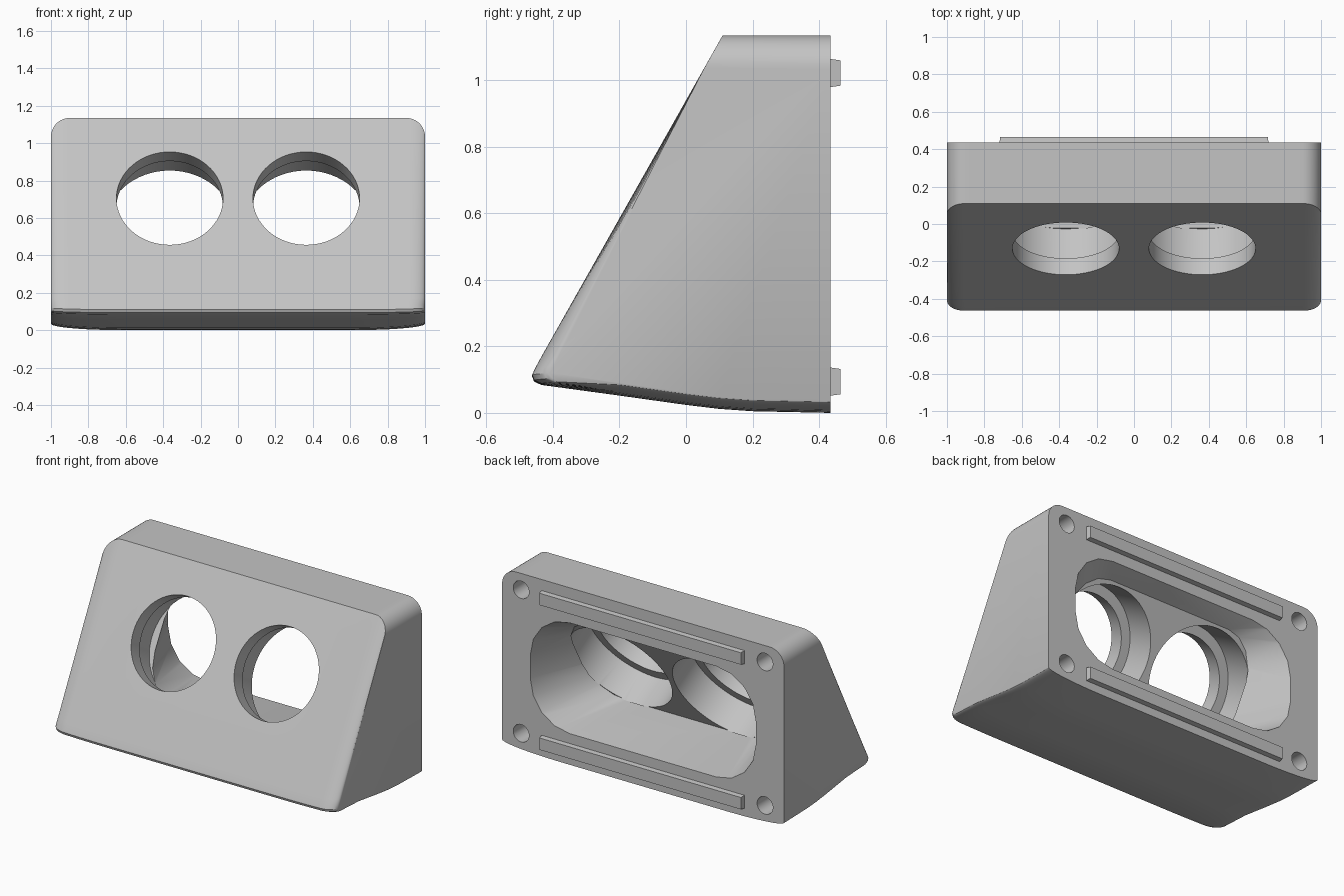
import bpy, bmesh, math
from mathutils import Matrix, Vector

cube = bpy.data.objects.get("Cube")
if cube:
    bpy.data.objects.remove(cube, do_unlink=True)

gray = bpy.data.materials.new("light_gray")
gray.use_nodes = True
color = (0.55, 0.55, 0.55, 1)
gray.diffuse_color = color
gray.node_tree.nodes["Principled BSDF"].inputs["Base Color"].default_value = color

BACK, TOP, SLOPE = 0.435, 1.135, 0.562
TILT = math.atan(SLOPE)
INWARD = Vector((0, math.cos(TILT), -math.sin(TILT)))


def loft(name, rings):
    """Skin a list of matching closed rings and cap both ends."""
    bm = bmesh.new()
    rows = [[bm.verts.new(p) for p in ring] for ring in rings]
    for a, b in zip(rows, rows[1:]):
        for i in range(len(a)):
            j = (i + 1) % len(a)
            bm.faces.new((a[i], a[j], b[j], b[i]))
    bm.faces.new(rows[0][::-1])
    bm.faces.new(rows[-1])
    bmesh.ops.recalc_face_normals(bm, faces=bm.faces)
    mesh = bpy.data.meshes.new(name)
    bm.to_mesh(mesh)
    bm.free()
    mesh.materials.append(gray)
    ob = bpy.data.objects.new(name, mesh)
    bpy.context.collection.objects.link(ob)
    return ob


def cylinder(name, start, axis, radius, depth, sides=64):
    """Cylinder that begins at start and runs along axis."""
    turn = axis.to_track_quat('Z', 'Y').to_matrix().to_4x4()
    place = Matrix.Translation(start) @ turn
    return loft(name, [[place @ Vector((radius * math.cos(k * math.tau / sides),
                                        radius * math.sin(k * math.tau / sides), h))
                        for k in range(sides)] for h in (0, depth)])


def cut(target, cutter):
    cutter.hide_render = True
    mod = target.modifiers.new("cut", 'BOOLEAN')
    mod.operation = 'DIFFERENCE'
    mod.solver = 'EXACT'
    mod.object = cutter
    bpy.context.view_layer.objects.active = target
    bpy.ops.object.modifier_apply(modifier=mod.name)
    bpy.data.objects.remove(cutter, do_unlink=True)


def drop(x, radius, height):
    """Elliptical fall-off of an edge toward the side of the body."""
    t = max(0, (abs(x) - 1 + radius) / radius)
    return height * (1 - math.sqrt(max(0, 1 - t * t)))


# Wedge body: side profile lofted across the width with softened edges
NOSE = [(-0.435, 0.165), (-0.455, 0.128), (-0.463, 0.11), (-0.457, 0.094), (-0.435, 0.084)]
BELLY = [(-0.2, 0.052), (0, 0.024), (0.1, 0.012), (0.2, 0.005), (BACK, 0)]


def section(x):
    top_z = TOP - drop(x, 0.1, 0.1)
    pull, rise = drop(x, 0.09, 0.055), drop(x, 0.4, 0.035)
    pts = [(BACK, top_z), (0.11 - SLOPE * (TOP - top_z), top_z)]
    pts += [(y + pull, z + rise * 0.3) for y, z in NOSE]
    pts += [(y, z + rise) for y, z in BELLY]
    return [(x, y, z) for y, z in pts]


half = [0.6, 0.7, 0.8, 0.86] + [0.9 + 0.1 * math.sin(k * math.pi / 20) for k in range(11)]
stations = [-x for x in reversed(half)] + half
body = loft("housing", [section(x) for x in stations])


# Tapered cavity: rounded opening at the back, floor parallel to the front
def rounded_rect(w, low, high, r, steps=4):
    pts = []
    for q, (sx, cz) in enumerate([(1, high - r), (-1, high - r), (-1, low + r), (1, low + r)]):
        for k in range(steps + 1):
            a = (q + k / steps) * math.pi / 2
            pts.append((sx * (w - r) + r * math.cos(a), cz + r * math.sin(a)))
    return pts


FLOOR = 0.31


def floor_y(z):
    return 0.11 - SLOPE * (TOP - z) + FLOOR / math.cos(TILT)


opening = rounded_rect(0.8, 0.2, 0.91, 0.28)
floor = rounded_rect(0.66, 0.26, 0.87, 0.22)
outer = [(x + (x - u) * 0.05, BACK + 0.02, z + (z - v) * 0.05)
         for (x, z), (u, v) in zip(opening, floor)]
cut(body, loft("cavity_cutter", [outer, [(x, BACK, z) for x, z in opening],
                                 [(x, floor_y(z), z) for x, z in floor]]))

# Two stepped round openings, square to the sloping front
for x in (-0.365, 0.365):
    center = Vector((x, 0.11 - SLOPE * (TOP - 0.705), 0.705))
    cut(body, cylinder("hole_cutter", center - INWARD * 0.1, INWARD, 0.285, 0.3))
    cut(body, cylinder("bore_cutter", center + INWARD * 0.1, INWARD, 0.345, FLOOR - 0.095))

# Screw holes in the back corners
for x in (-0.865, 0.865):
    for z in (0.11, 1.03):
        cut(body, cylinder("screw_cutter", Vector((x, BACK + 0.05, z)),
                           Vector((0, -1, 0)), 0.056, 0.25, 32))

# Tapered rails on the back
rails = []
for name, z in (("lower_rail", 0.094), ("upper_rail", 1.022)):
    rails.append(loft(name, [[(sx * (0.72 - t), y, z + sz * (0.043 - t))
                              for sx, sz in ((-1, -1), (1, -1), (1, 1), (-1, 1))]
                             for y, t in ((BACK - 0.005, 0), (BACK + 0.03, 0.005))]))

bpy.ops.object.select_all(action='DESELECT')
body.select_set(True)
bpy.context.view_layer.objects.active = body
bpy.ops.object.shade_smooth_by_angle(angle=math.radians(25))
